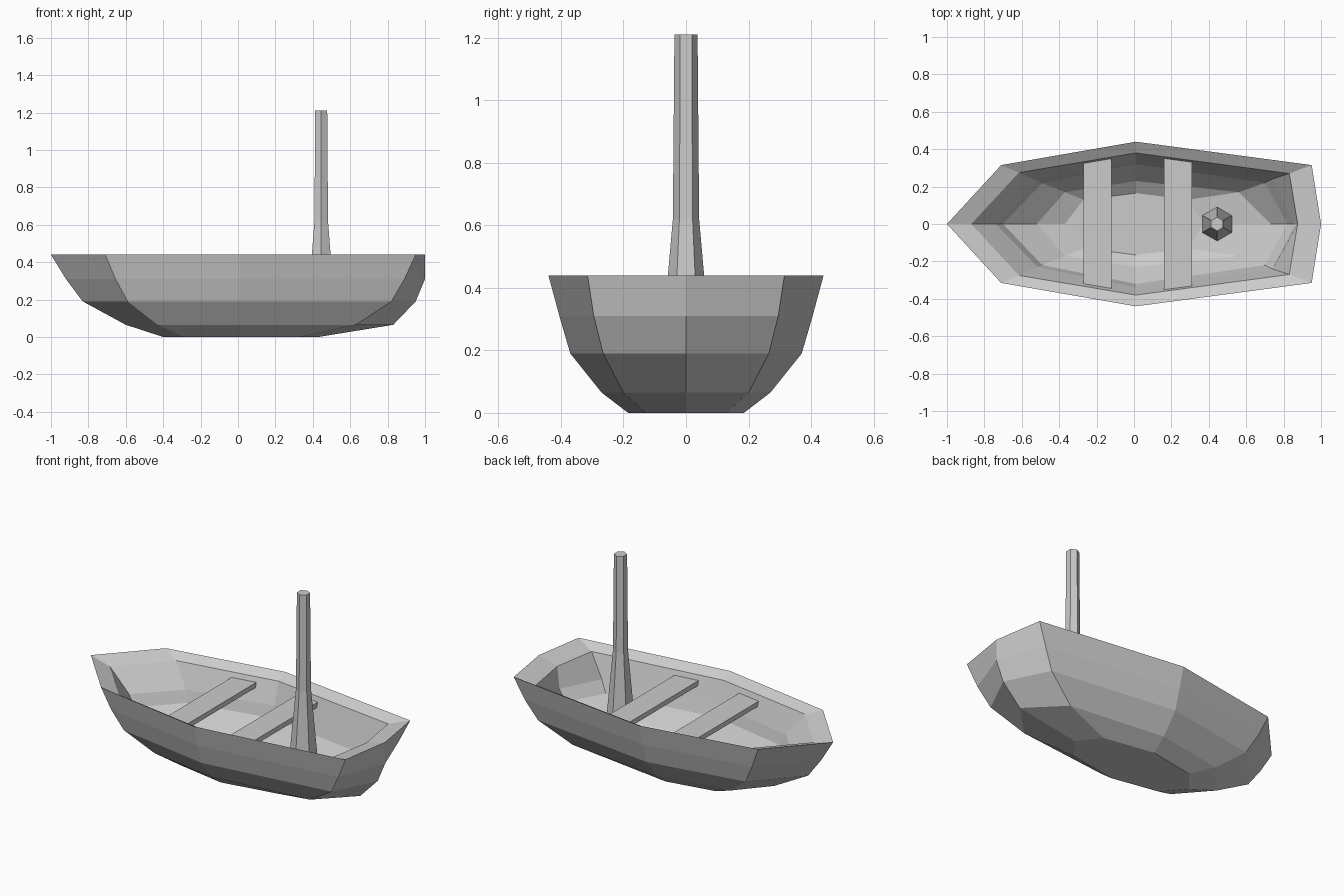
import bpy, bmesh, math

if "Cube" in bpy.data.objects:
    bpy.data.objects.remove(bpy.data.objects["Cube"])


def loft(name, rings):
    # skin a list of equal-length rings and cap both ends
    bm = bmesh.new()
    loops = [[bm.verts.new(p) for p in ring] for ring in rings]
    n = len(rings[0])
    for a, b in zip(loops, loops[1:]):
        for i in range(n):
            j = (i + 1) % n
            bm.faces.new((a[i], a[j], b[j], b[i]))
    bm.faces.new(loops[0])
    bm.faces.new(loops[-1])
    bmesh.ops.recalc_face_normals(bm, faces=bm.faces)
    mesh = bpy.data.meshes.new(name)
    bm.to_mesh(mesh)
    bm.free()
    obj = bpy.data.objects.new(name, mesh)
    bpy.context.collection.objects.link(obj)
    return obj


def waterline(z, tip, bow_x, bow_y, mid_y, stern_x, stern_y, end):
    # mirrored eight-sided outline: bow tip, shoulders, midship, transom
    half = [(bow_x, bow_y), (0.01, mid_y), (stern_x, stern_y)]
    pts = [(tip, 0)] + half + [(end, 0)] + [(x, -y) for x, y in reversed(half)]
    return [(x, y, z) for x, y in pts]


# Hull: up the outside, over the sloping rim, down the inside
hull_levels = [
    (0.00, -0.40, -0.29, 0.13, 0.185, 0.33, 0.13, 0.43),
    (0.065, -0.60, -0.43, 0.195, 0.27, 0.63, 0.20, 0.83),
    (0.19, -0.83, -0.59, 0.265, 0.37, 0.82, 0.265, 0.95),
    (0.31, -0.92, -0.655, 0.295, 0.405, 0.89, 0.295, 1.00),
    (0.44, -1.00, -0.71, 0.315, 0.44, 0.95, 0.315, 1.00),
    (0.405, -0.87, -0.615, 0.275, 0.38, 0.83, 0.27, 0.875),
    (0.27, -0.74, -0.515, 0.23, 0.34, 0.74, 0.24, 0.86),
    (0.20, -0.70, -0.49, 0.22, 0.32, 0.70, 0.22, 0.82),
    (0.10, -0.52, -0.37, 0.17, 0.23, 0.56, 0.17, 0.73),
    (0.055, -0.37, -0.27, 0.13, 0.165, 0.29, 0.13, 0.37),
]
loft("hull", [waterline(*level) for level in hull_levels])

# Bench seats, ends tapered to follow the hull sides
for name, x0, x1, y0, y1 in (("front_seat", -0.27, -0.12, 0.33, 0.35),
                             ("rear_seat", 0.16, 0.31, 0.355, 0.34)):
    loft(name, [[(x0, -y0, z), (x1, -y1, z), (x1, y1, z), (x0, y0, z)]
                for z in (0.345, 0.375)])

# Hexagonal mast, flared towards the floor
mast_profile = [(0.093, 0.045), (0.042, 0.62), (0.037, 1.21)]
angles = [math.radians(30 + 60 * i) for i in range(6)]
loft("mast", [[(0.445 + r * math.cos(a), r * math.sin(a), z) for a in angles]
              for r, z in mast_profile])
